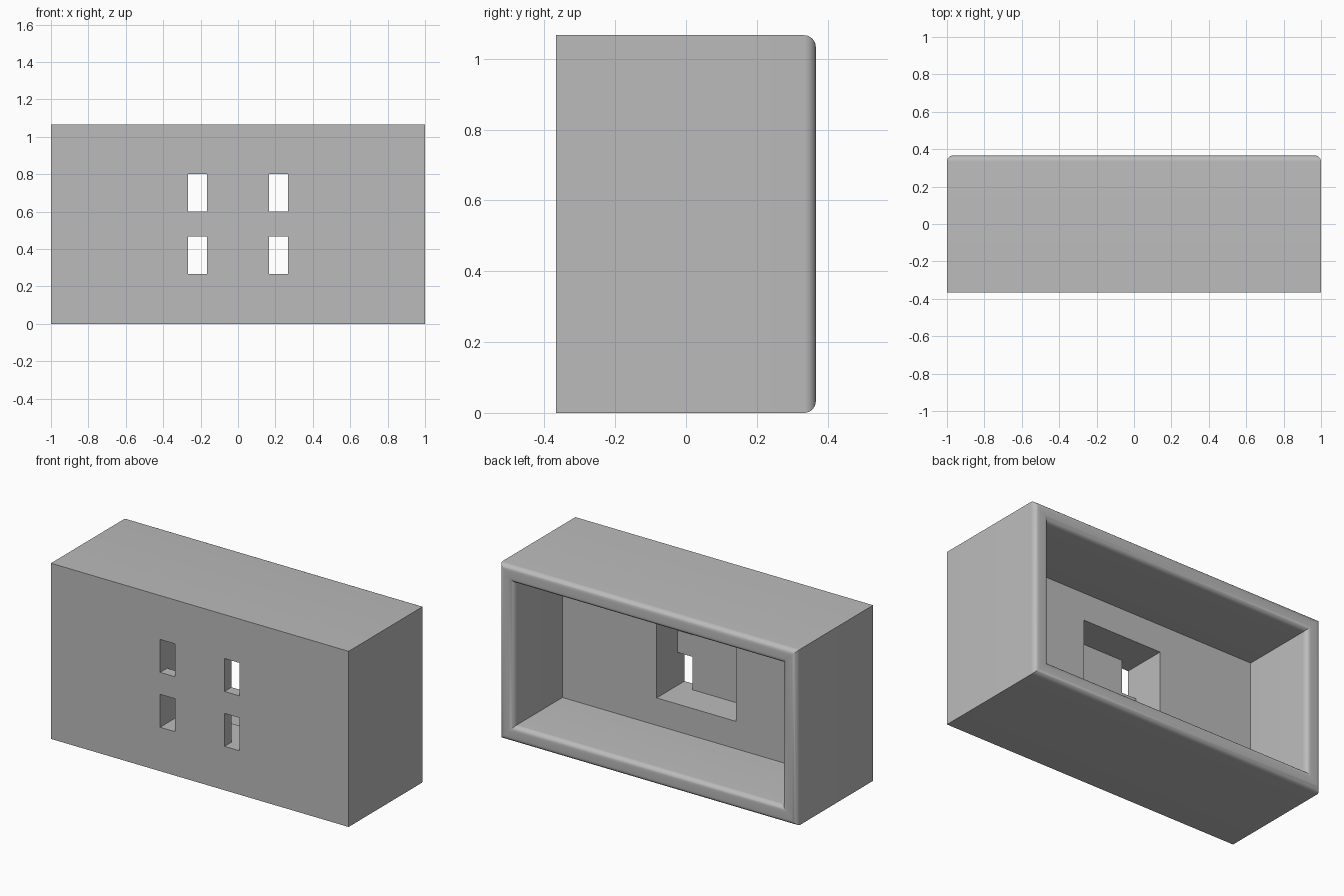
import bpy, bmesh, math
from mathutils import Vector

cube = bpy.data.objects.get("Cube")
if cube:
    bpy.data.objects.remove(cube, do_unlink=True)

U = 1 / 15                                  # design module
W, D, H = 30 * U, 11 * U, 16 * U            # outer size
WALL, CAVITY, RIM = 1.5 * U, 7 * U, 0.5 * U
FRONT, BACK, MID = -D / 2, D / 2, H / 2
FACE = 1 * U                                # front plate left behind the pocket


def box(bm, size, centre):
    """Add a box; return its vertices."""
    verts = bmesh.ops.create_cube(bm, size=1)["verts"]
    for v in verts:
        v.co = Vector(a * b for a, b in zip(v.co, size)) + Vector(centre)
    return verts


def make_object(name, bm):
    bmesh.ops.recalc_face_normals(bm, faces=bm.faces[:])
    mesh = bpy.data.meshes.new(name)
    bm.to_mesh(mesh)
    bm.free()
    obj = bpy.data.objects.new(name, mesh)
    bpy.context.collection.objects.link(obj)
    return obj


# Housing: block hollowed from the back
bm = bmesh.new()
box(bm, (W, D, H), (0, 0, MID))
bm.normal_update()
back = next(f for f in bm.faces if f.normal.y > 0.9)
bmesh.ops.inset_region(bm, faces=[back], thickness=WALL, use_even_offset=True)
new = bmesh.ops.extrude_discrete_faces(bm, faces=[back])["faces"][0]
bmesh.ops.translate(bm, verts=new.verts[:], vec=(0, -CAVITY, 0))

# Rounded rim around the opening, inside and out
bm.normal_update()
rim = [e for e in bm.edges
       if all(v.co.y > BACK - 1e-4 for v in e.verts) and e.calc_face_angle(0) > 1]
bmesh.ops.bevel(bm, geom=rim, offset=RIM, offset_type='OFFSET', segments=8,
                profile=0.5, affect='EDGES', clamp_overlap=True)
housing = make_object("housing", bm)

# Cutter: square pocket with four slots at its corners
bm = bmesh.new()
floor, top = FRONT + FACE, BACK - CAVITY + 0.05
box(bm, (8 * U, top - floor, 8 * U), (0, (floor + top) / 2, MID))
for sign in (-1, 1):
    for point, axis in (((sign * 2.5 * U, 0, 0), (1, 0, 0)),
                        ((0, 0, MID + sign * U), (0, 0, 1))):
        bmesh.ops.bisect_plane(bm, geom=bm.verts[:] + bm.edges[:] + bm.faces[:],
                               plane_co=point, plane_no=axis)
bm.normal_update()
corners = []
for f in bm.faces:
    c = f.calc_center_median()
    if f.normal.y < -0.9 and abs(c.x) > 2.5 * U and abs(c.z - MID) > U:
        corners.append(f)
slots = bmesh.ops.extrude_discrete_faces(bm, faces=corners)["faces"]
for f in slots:
    bmesh.ops.translate(bm, verts=f.verts[:], vec=(0, -FACE - 0.1, 0))
cutter = make_object("pocket_cutter", bm)
cutter.hide_render = True

# Cut the pocket and slots
bpy.context.view_layer.objects.active = housing
housing.select_set(True)
mod = housing.modifiers.new("pocket", 'BOOLEAN')
mod.operation, mod.solver, mod.object = 'DIFFERENCE', 'EXACT', cutter
bpy.ops.object.modifier_apply(modifier=mod.name)
bpy.data.objects.remove(cutter, do_unlink=True)

# Colour and shading
grey = bpy.data.materials.new("plain_grey")
grey.use_nodes = True
colour = (0.5, 0.5, 0.5, 1)
grey.diffuse_color = colour
grey.node_tree.nodes["Principled BSDF"].inputs["Base Color"].default_value = colour
housing.data.materials.clear()
housing.data.materials.append(grey)
bpy.ops.object.select_all(action='DESELECT')
housing.select_set(True)
bpy.ops.object.shade_smooth_by_angle(angle=math.radians(30))
